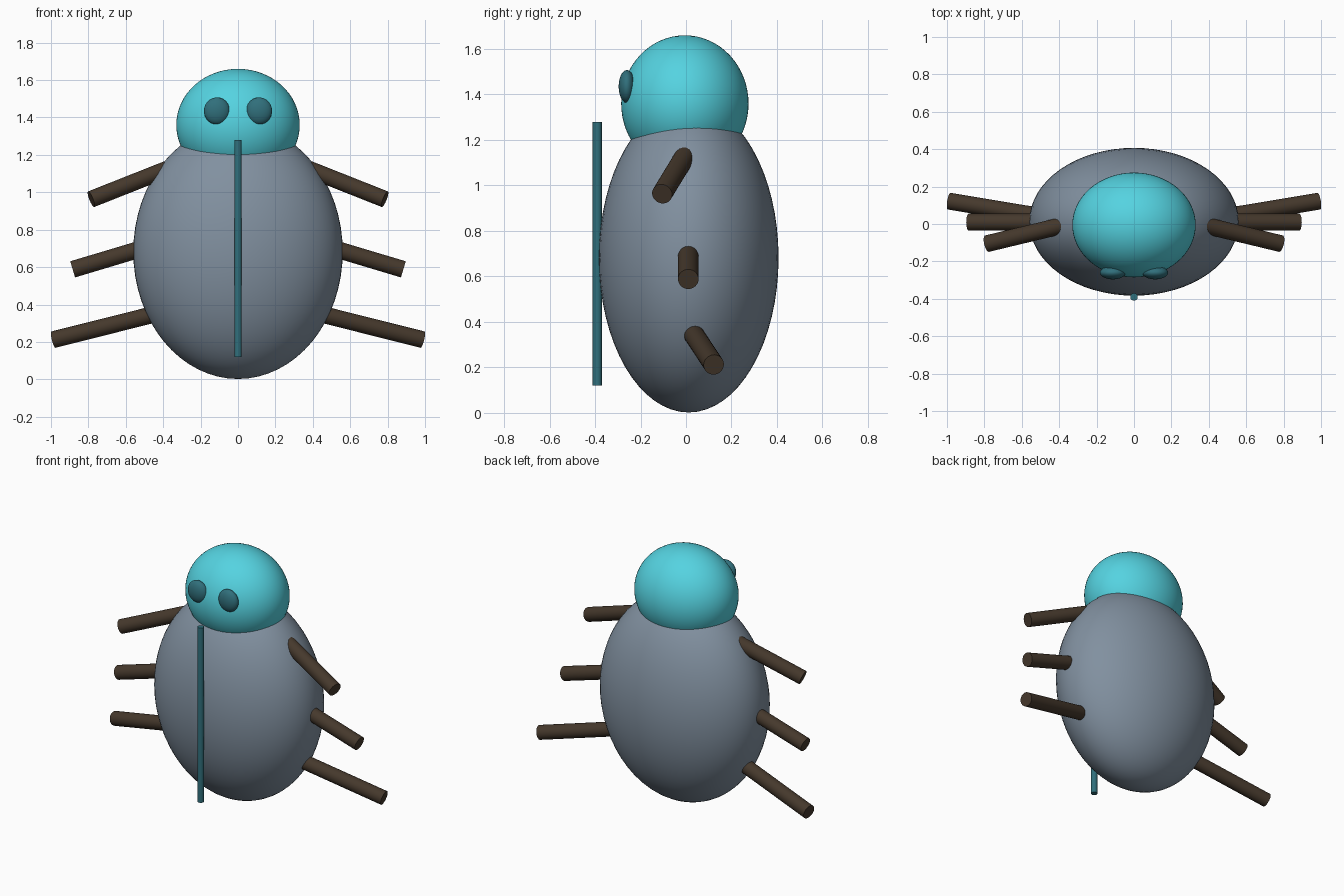
import bpy
from mathutils import Vector

if "Cube" in bpy.data.objects:
    bpy.data.objects.remove(bpy.data.objects["Cube"])


def material(name, rgb):
    m = bpy.data.materials.new(name)
    m.diffuse_color = (*rgb, 1)
    m.use_nodes = True
    m.node_tree.nodes["Principled BSDF"].inputs["Base Color"].default_value = m.diffuse_color
    return m


SLATE = material("slate", (0.22, 0.28, 0.35))
CYAN = material("cyan", (0.09, 0.65, 0.75))
TEAL = material("teal", (0.03, 0.16, 0.20))
BROWN = material("brown", (0.06, 0.04, 0.025))


def finish(name, mat):
    ob = bpy.context.object
    ob.name = name
    ob.data.materials.append(mat)
    bpy.ops.object.transform_apply(location=False, rotation=False, scale=True)
    bpy.ops.object.shade_smooth_by_angle()
    return ob


def ellipsoid(name, centre, radii, mat):
    bpy.ops.mesh.primitive_uv_sphere_add(segments=64, ring_count=32, location=centre)
    bpy.context.object.scale = radii
    return finish(name, mat)


def rod(name, start, end, radius, mat):
    a, b = Vector(start), Vector(end)
    bpy.ops.mesh.primitive_cylinder_add(vertices=32, radius=radius, depth=(b - a).length,
                                        location=(a + b) / 2,
                                        rotation=(b - a).to_track_quat('Z', 'Y').to_euler())
    return finish(name, mat)


# Body and head
ellipsoid("body", (0, 0.012, 0.682), (0.56, 0.395, 0.68), SLATE)
ellipsoid("head", (0, -0.005, 1.36), (0.33, 0.28, 0.30), CYAN)

# Wing seam running down the front
rod("wing_seam", (0, -0.39, 0.12), (0, -0.39, 1.28), 0.02, TEAL)

# Eyes and legs on both sides
LEGS = {
    "upper_leg": ((0.30, 0.012, 1.155), (0.785, -0.105, 0.963)),
    "middle_leg": ((0.40, 0.01, 0.733), (0.884, 0.01, 0.588)),
    "lower_leg": ((0.30, 0.008, 0.385), (0.988, 0.122, 0.212)),
}
for side, s in (("right", 1), ("left", -1)):
    ellipsoid(f"eye_{side}", (s * 0.113, -0.26, 1.435), (0.069, 0.036, 0.072), TEAL)
    for name, (a, b) in LEGS.items():
        rod(f"{name}_{side}", (s * a[0], *a[1:]), (s * b[0], *b[1:]), 0.045, BROWN)
